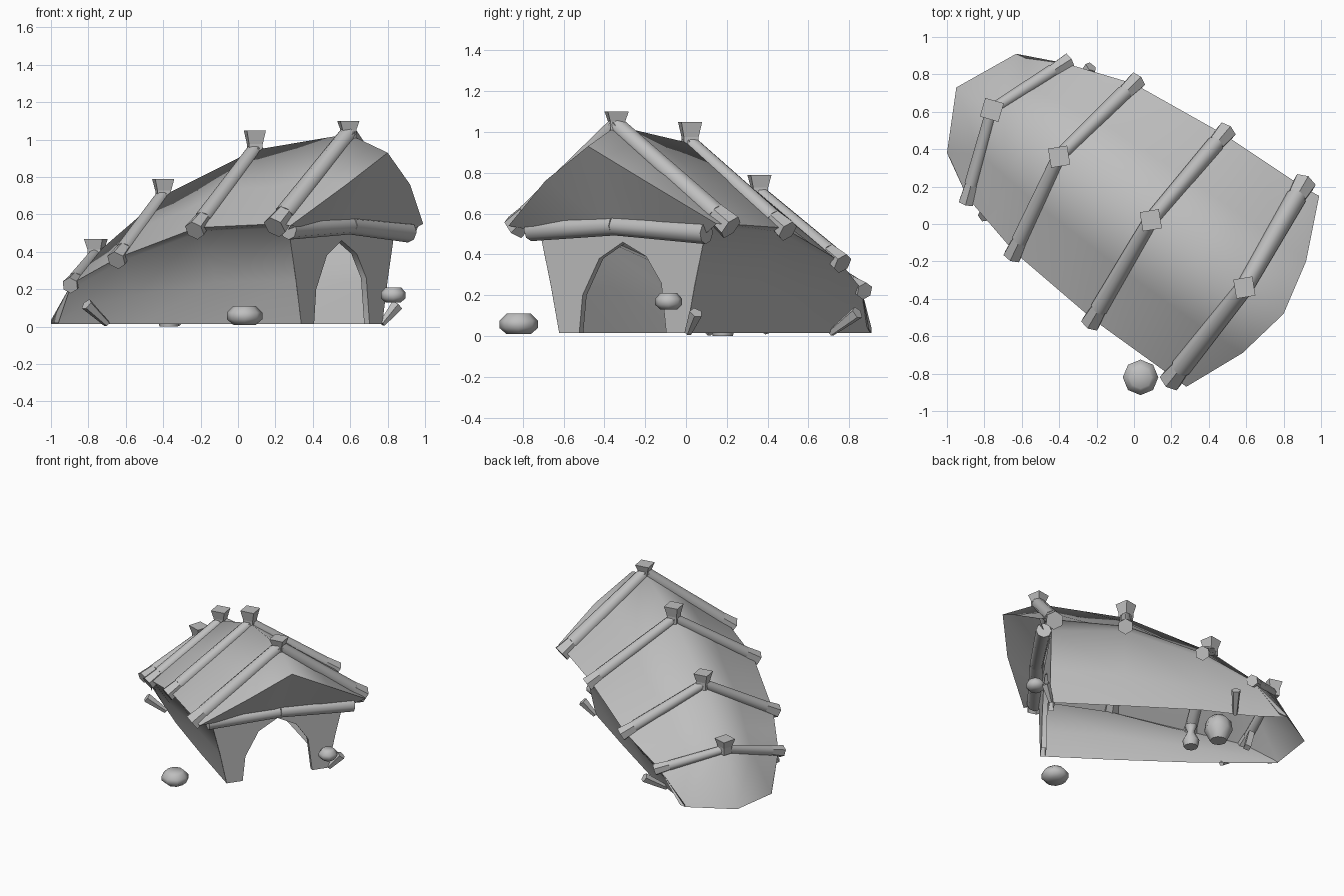
import bpy, bmesh, math
from mathutils import Vector as V

cube = bpy.data.objects.get("Cube")
if cube:
    bpy.data.objects.remove(cube)

mat = bpy.data.materials.new("plain grey")
mat.use_nodes = True
grey = (0.52, 0.52, 0.52, 1)
mat.diffuse_color = grey
mat.node_tree.nodes["Principled BSDF"].inputs["Base Color"].default_value = grey

ACROSS = V((0.57, 0.82, 0))
INWARD = V((-0.82, 0.57, 0))


def finish(name, bm, angle=50):
    bmesh.ops.recalc_face_normals(bm, faces=bm.faces)
    me = bpy.data.meshes.new(name)
    bm.to_mesh(me)
    bm.free()
    ob = bpy.data.objects.new(name, me)
    bpy.context.collection.objects.link(ob)
    me.materials.append(mat)
    bpy.ops.object.select_all(action='DESELECT')
    ob.select_set(True)
    bpy.context.view_layer.objects.active = ob
    bpy.ops.object.shade_smooth_by_angle(angle=math.radians(angle))


def loft(bm, rows):
    """Skin a list of equally long rows of points."""
    grid = [[bm.verts.new(p) for p in row] for row in rows]
    for a, b in zip(grid, grid[1:]):
        for i in range(len(a) - 1):
            bm.faces.new((a[i], a[i + 1], b[i + 1], b[i]))


def rod(bm, a, b, r1, r2, sides=8, turn=0.0):
    """Tapered rod from a to b."""
    a, b = V(a), V(b)
    d = b - a
    new = bmesh.ops.create_cone(bm, cap_ends=True, segments=sides, radius1=r1,
                                radius2=r2, depth=d.length)["verts"]
    rot = d.to_track_quat('Z', 'Y').to_matrix()
    c, s = math.cos(turn), math.sin(turn)
    for v in new:
        p = V((v.co.x * c - v.co.y * s, v.co.x * s + v.co.y * c, v.co.z))
        v.co = rot @ p + (a + b) / 2


def lathe(name, profile, centre, sides=8):
    bm = bmesh.new()
    rows = [[V(centre) + V((r * math.cos(t), r * math.sin(t), z))
             for t in (2 * math.pi * i / sides for i in range(sides + 1))]
            for r, z in profile]
    loft(bm, rows)
    bmesh.ops.remove_doubles(bm, verts=bm.verts, dist=0.0005)
    finish(name, bm, 55)


# Roof frames: left eave, ridge, right eave, ridge post top, beam radius
frames = [
    (V((0.21, -0.82, 0.55)), V((0.59, -0.34, 1.03)), V((0.90, 0.20, 0.55)), 1.10, 0.055),
    (V((-0.22, -0.51, 0.53)), V((0.09, 0.02, 0.945)), V((0.48, 0.48, 0.53)), 1.05, 0.047),
    (V((-0.64, -0.15, 0.37)), V((-0.40, 0.36, 0.70)), V((0.00, 0.75, 0.37)), 0.79, 0.044),
    (V((-0.89, 0.14, 0.23)), V((-0.76, 0.61, 0.39)), V((-0.37, 0.86, 0.23)), 0.47, 0.037),
]


def section(f):
    l, top, r = f[:3]
    return [l, (l + top) / 2, top, (top + r) / 2, r]


# Roof with overhanging front hood, cloth sagging a little between the frames
hood = [V((0.28, -0.87, 0.54)), V((0.58, -0.69, 0.76)), V((0.80, -0.48, 0.93)),
        V((0.92, -0.20, 0.76)), V((0.99, 0.15, 0.55))]
tail = [V((-0.96, 0.32, 0.02)), V((-1.0, 0.38, 0.02)), V((-0.95, 0.73, 0.02)),
        V((-0.63, 0.91, 0.02)), V((-0.58, 0.90, 0.02))]
rows = [hood, section(frames[0])]
for f, g in zip(frames, frames[1:]):
    sag = [p.lerp(q, 0.5) for p, q in zip(section(f), section(g))]
    for i in (1, 3):
        sag[i].z -= 0.02
    rows += [sag, section(g)]
bm = bmesh.new()
loft(bm, rows + [tail])
finish("roof", bm, 80)

# Gable sloping back from the hood rim to the crossbeam
beam_ends = V((0.27, -0.76, 0.52)), V((0.60, -0.35, 0.54)), V((0.91, 0.10, 0.505))
bm = bmesh.new()
loft(bm, [hood, section(beam_ends)])
finish("gable", bm, 60)

# Side walls, pinched in below the eaves and running back to the tail
halves = [(0.50, 0.43, 0.38), (0.57, 0.43, 0.38), (0.53, 0.41, 0.37), (0.43, 0.37, 0.33)]
for name, sign, eave, end in (("left_side_wall", -1, 0, tail[1]),
                              ("right_side_wall", 1, 2, tail[3])):
    bm = bmesh.new()
    columns = []
    for f, widths in zip(frames, halves):
        mid = (f[0] + f[2]) / 2
        heights = (mid.z - 0.02, mid.z * 0.45, 0.015)
        columns.append([f[eave]] + [V((mid.x, mid.y, z)) + ACROSS * w * sign
                                    for w, z in zip(widths, heights)])
    columns.append([V((end.x, end.y, z)) for z in (0.035, 0.028, 0.022, 0.015)])
    loft(bm, columns)
    finish(name, bm, 60)

# Front wall with arched doorway and a thin reveal
arch = [(-0.26, 0.015), (-0.24, 0.20), (-0.14, 0.38), (0, 0.46),
        (0.14, 0.39), (0.23, 0.26), (0.26, 0.015)]
outer = [(-0.38, 0.015), (-0.43, 0.25), (-0.50, 0.53), (0, 0.55),
         (0.50, 0.53), (0.43, 0.25), (0.38, 0.015)]
origin = V((0.555, -0.31, 0))
bm = bmesh.new()
loft(bm, [[origin + ACROSS * s + V((0, 0, z)) + INWARD * depth for s, z in row]
          for row, depth in ((outer, 0), (arch, 0), (arch, 0.035), (outer, 0.035))])
finish("front_wall", bm, 40)

# Rafters and flared ridge posts
for i, (l, top, r, height, rad) in enumerate(frames, 1):
    bm = bmesh.new()
    for end in (l, r):
        d = (end - top).normalized()
        rod(bm, top - d * 0.02, end - d * 0.08, rad * 0.85, rad)
        rod(bm, end - d * 0.08, end + d * 0.03, rad, rad * 1.2, 6)
    finish(f"rafter_pair_{i}", bm)
    bm = bmesh.new()
    neck = top.lerp(V((top.x, top.y, height)), 0.3)
    turn = 0.95 if i < 4 else 0.5
    rod(bm, top - V((0, 0, 0.03)), neck, 0.05, 0.052, 4, turn)
    rod(bm, neck, (top.x, top.y, height), 0.052, 0.073, 4, turn)
    finish(f"ridge_post_{i}", bm, 30)

# Crossbeam over the doorway
bm = bmesh.new()
rod(bm, beam_ends[0], beam_ends[1], 0.055, 0.047)
rod(bm, beam_ends[1], beam_ends[2], 0.047, 0.055)
finish("door_crossbeam", bm)

# Leaning pegs around the walls
for i, (a, b) in enumerate([((0.77, 0.01, 0.015), (0.85, 0.05, 0.115)),
                            ((-0.70, 0.12, 0.015), (-0.81, 0.04, 0.12)),
                            ((-0.33, 0.71, 0.015), (-0.23, 0.84, 0.115))], 1):
    bm = bmesh.new()
    rod(bm, a, b, 0.018, 0.034, 5)
    finish(f"peg_{i}", bm, 30)

# Bowls outside, with flat lids
bowl = [(0, 0), (0.06, 0), (0.095, 0.03), (0.095, 0.065), (0.07, 0.09), (0.06, 0.1), (0, 0.1)]
lathe("ground_bowl", bowl, (0.035, -0.82, 0.01))
lathe("hanging_bowl", [(r * 0.7, z * 0.8) for r, z in bowl], (0.83, -0.085, 0.13))

# Vessels and plank inside
lathe("bottle", [(0, 0), (0.05, 0), (0.06, 0.05), (0.025, 0.12), (0.045, 0.17), (0, 0.17)],
      (-0.37, 0.18, 0))
lathe("storage_jar", [(0, 0), (0.06, 0), (0.1, 0.08), (0.09, 0.15), (0.05, 0.19), (0, 0.19)],
      (-0.48, 0.35, 0.015))
bm = bmesh.new()
rod(bm, (-0.70, 0.40, 0.02), (-0.76, 0.37, 0.17), 0.03, 0.03, 4)
finish("leaning_plank", bm, 30)
